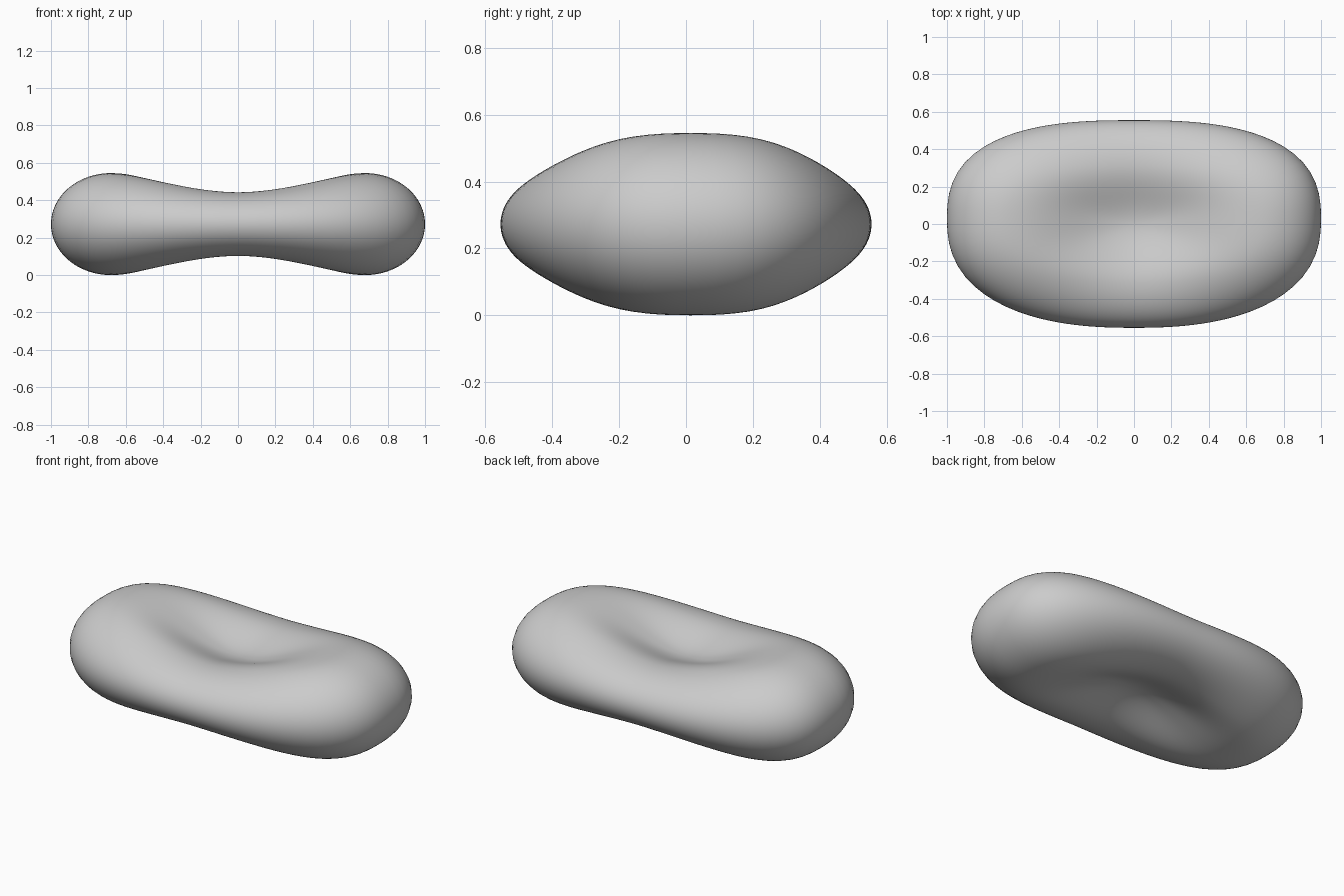
import bpy
import bmesh
from math import cos, sin, pi, sqrt, atan2

if "Cube" in bpy.data.objects:
    bpy.data.objects.remove(bpy.data.objects["Cube"])

AROUND, STEPS = 96, 44
MID_Z = 0.2725
CENTRE = 0.10           # half thickness in the middle of the dimple


def outline(phi):
    """Radius of the rounded oval outline at an angle."""
    n = 2.5
    return (abs(cos(phi)) ** n + abs(sin(phi) / 0.555) ** n) ** (-1 / n)


def surface_point(phi, t):
    """t runs 0..1 over the top: dimple, then rim, ending at the equator."""
    edge = outline(phi)
    ends = (edge * cos(phi)) ** 2            # 1 at the long ends, 0 at the sides
    rim_r = 0.56 + 0.12 * ends
    rim_h = 0.17 + 0.1025 * ends ** 0.9
    if t < 0.5:                              # hollow rising to the rim
        r = rim_r * t * 2
        h = CENTRE + (rim_h - CENTRE) * (0.5 - 0.5 * cos(pi * t * 2))
    else:                                    # round outer lip
        a = (t - 0.5) * pi
        r = rim_r + (1 - rim_r) * sin(a)
        h = rim_h * cos(a)
    x, y = r * edge * cos(phi), r * edge * sin(phi)
    return x, y + 0.03 * x * x, h


bm = bmesh.new()
rings = []
for side in (1, -1):
    pole = bm.verts.new((0, 0, MID_Z + side * CENTRE))
    loops = []
    for i in range(1, STEPS + 1):
        if side == -1 and i == STEPS:        # share the equator ring
            loops.append(rings[0][-1])
            continue
        loop = []
        for j in range(AROUND):
            x, y, h = surface_point(2 * pi * j / AROUND, i / STEPS)
            loop.append(bm.verts.new((x, y, MID_Z + side * h)))
        loops.append(loop)
    rings.append(loops)
    for j in range(AROUND):
        k = (j + 1) % AROUND
        bm.faces.new((pole, loops[0][j], loops[0][k]))
        for a, b in zip(loops, loops[1:]):
            bm.faces.new((a[j], b[j], b[k], a[k]))

bmesh.ops.recalc_face_normals(bm, faces=bm.faces)
for face in bm.faces:
    face.smooth = True
mesh = bpy.data.meshes.new("dimpled_disc")
bm.to_mesh(mesh)
bm.free()

grey = bpy.data.materials.new("plain grey")
grey.diffuse_color = (0.6, 0.6, 0.6, 1)
grey.use_nodes = True
grey.node_tree.nodes["Principled BSDF"].inputs["Base Color"].default_value = grey.diffuse_color
mesh.materials.append(grey)
bpy.context.collection.objects.link(bpy.data.objects.new("dimpled_disc", mesh))
